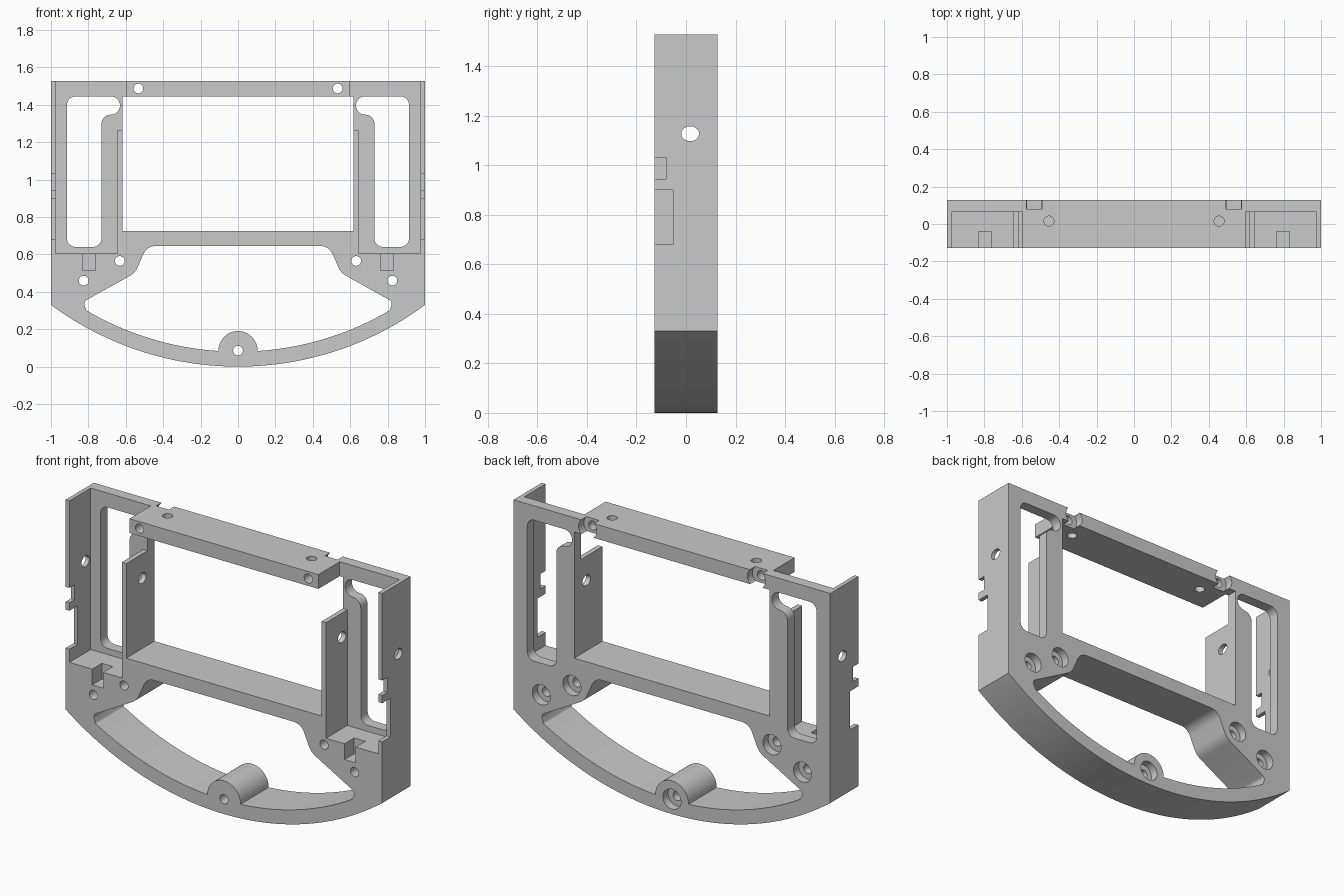
import bpy, bmesh
from math import sin, cos, pi, asin
from mathutils import Vector

old = bpy.data.objects.get("Cube")
if old:
    bpy.data.objects.remove(old, do_unlink=True)

HALF = 0.127          # half depth
TOP = 1.527           # overall height
R_OUT, R_IN = 1.68, 1.6   # handle arcs, sharing a centre at z = R_OUT

grey = bpy.data.materials.new("plain grey")
grey.use_nodes = True
colour = (0.585, 0.585, 0.585, 1)
grey.diffuse_color = colour
grey.node_tree.nodes["Principled BSDF"].inputs["Base Color"].default_value = colour


def rounded(corners, steps=8):
    """Polygon from (a, b, radius) corners, each corner replaced by an arc."""
    out = []
    for i, (a, b, r) in enumerate(corners):
        p = Vector((a, b))
        if r == 0:
            out.append(p)
            continue
        u = (Vector(corners[i - 1][:2]) - p).normalized()
        v = (Vector(corners[(i + 1) % len(corners)][:2]) - p).normalized()
        half = u.angle(v) / 2
        centre = p + (u + v).normalized() * (r / sin(half))
        reach = r * cos(half) / sin(half)
        start = (p + u * reach - centre).normalized()
        end = (p + v * reach - centre).normalized()
        for k in range(steps + 1):
            out.append(centre + start.slerp(end, k / steps) * r)
    return out


def ellipse(a, b, ra, rb, n=32):
    return [(a + ra * cos(2 * pi * k / n), b + rb * sin(2 * pi * k / n)) for k in range(n)]


def rect(a0, a1, b0, b1):
    return [(a0, b0), (a1, b0), (a1, b1), (a0, b1)]


def prism(name, pts, lo, hi, axis="Y"):
    """Extrude a 2D outline along an axis."""
    place = {"X": lambda a, b, t: (t, a, b),
             "Y": lambda a, b, t: (a, t, b),
             "Z": lambda a, b, t: (a, b, t)}[axis]
    bm = bmesh.new()
    face = bm.faces.new([bm.verts.new(place(p[0], p[1], lo)) for p in pts])
    ext = bmesh.ops.extrude_face_region(bm, geom=[face])
    moved = [g for g in ext["geom"] if isinstance(g, bmesh.types.BMVert)]
    bmesh.ops.translate(bm, verts=moved, vec=Vector(place(0, 0, hi - lo)))
    bmesh.ops.recalc_face_normals(bm, faces=bm.faces)
    mesh = bpy.data.meshes.new(name)
    bm.to_mesh(mesh)
    bm.free()
    obj = bpy.data.objects.new(name, mesh)
    bpy.context.collection.objects.link(obj)
    return obj


def arc(radius, x0, x1, n):
    """Points along a handle arc, evenly spaced by angle."""
    t0, t1 = asin(x0 / radius), asin(x1 / radius)
    return [(radius * sin(t), R_OUT - radius * cos(t))
            for t in (t0 + (t1 - t0) * k / n for k in range(n + 1))]


def mirrored(pts, s):
    return [(s * p[0], p[1]) for p in pts]


# solid block with a curved bottom
frame = prism("frame", arc(R_OUT, -1, 1, 64) + [(1, TOP), (-1, TOP)], -HALF, HALF)
frame.data.materials.append(grey)

cutters = []


def cut(name, *args):
    cutters.append(prism(name + "_cutter", *args))


# central window
cut("window", rect(-0.617, 0.617, 0.725, 1.445), -0.3, 0.3)

# handle opening, with the half-round boss left standing at the bottom
upper = rounded([(0, 0.645, 0), (0.487, 0.645, 0.07), (0.55, 0.501, 0.1),
                 (0.828, 0.346, 0.025), (0.81, 0.3, 0.014), (0.6, 0.197, 0)])
side = [tuple(p) for p in upper[1:-1]] + arc(R_IN, 0.78, 0.105, 24)
boss = [(0.105 * cos(k * pi / 24), 0.085 + 0.105 * sin(k * pi / 24)) for k in range(1, 24)]
cut("handle", side + boss + mirrored(side[::-1], -1), -0.3, 0.3)

# slot with a side bulge at the top
slot = rounded([(0.73, 0.64, 0.045), (0.914, 0.64, 0.045), (0.914, 1.445, 0.045),
                (0.631, 1.445, 0.048), (0.631, 1.347, 0.048), (0.73, 1.347, 0.05)])

for s in (-1, 1):
    # front pockets behind the thin side walls
    cut("pocket", mirrored(rect(0.645, 0.976, 0.605, 1.7), s), -0.3, 0.065)
    cut("upper_pocket", mirrored(rect(0.597, 0.9, 1.265, 1.7), s), -0.3, 0.065)
    cut("slot", mirrored(slot, s), -0.3, 0.3)
    cut("floor_notch", mirrored(rect(0.762, 0.832, 0.515, 0.7), s), -0.3, -0.04)
    # notches in the front edge of the side walls
    lo, hi = sorted((s * 0.9, s * 1.1))
    cut("small_notch", rect(-0.3, -0.08, 0.945, 1.03), lo, hi, "X")
    cut("large_notch", rect(-0.3, -0.053, 0.68, 0.9), lo, hi, "X")
    # vertical holes in the top bar
    cut("bar_hole", ellipse(s * 0.455, 0.015, 0.027, 0.027), 1.3, 1.7, "Z")

# screw holes, counterbored from the back
screws = [(0, 0.085)] + [(s * x, z) for s in (-1, 1)
                         for x, z in ((0.533, 1.487), (0.632, 0.565), (0.825, 0.46))]
for x, z in screws:
    cut("screw", ellipse(x, z, 0.026, 0.026), -0.3, 0.3)
    cut("counterbore", ellipse(x, z, 0.057, 0.057), 0.08, 0.3)

# cross hole through all upright walls
cut("cross_hole", ellipse(0.017, 1.127, 0.036, 0.03), -1.2, 1.2, "X")

for c in cutters:
    c.hide_render = True
    mod = frame.modifiers.new(c.name, "BOOLEAN")
    mod.operation = "DIFFERENCE"
    mod.solver = "EXACT"
    mod.object = c

# bake the cuts and drop the cutters
graph = bpy.context.evaluated_depsgraph_get()
result = bpy.data.meshes.new_from_object(frame.evaluated_get(graph))
frame.modifiers.clear()
frame.data = result
result.materials.clear()
result.materials.append(grey)
for c in cutters:
    bpy.data.objects.remove(c, do_unlink=True)

for o in bpy.context.selected_objects:
    o.select_set(False)
frame.select_set(True)
bpy.context.view_layer.objects.active = frame
bpy.ops.object.shade_smooth_by_angle(angle=0.5)
